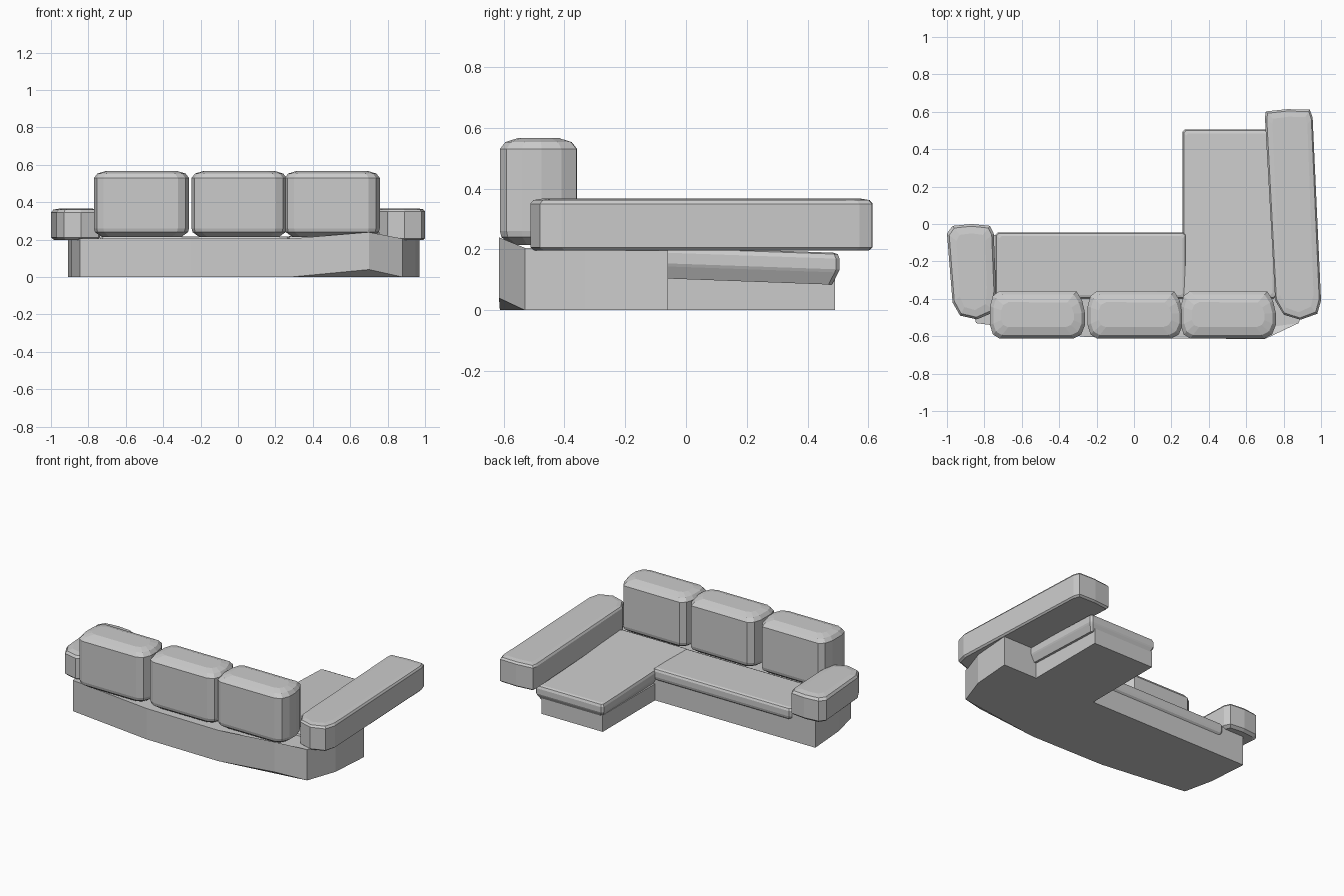
import bpy, bmesh

if "Cube" in bpy.data.objects:
    bpy.data.objects.remove(bpy.data.objects["Cube"])


def finish(name, bm):
    bmesh.ops.recalc_face_normals(bm, faces=bm.faces)
    mesh = bpy.data.meshes.new(name)
    bm.to_mesh(mesh)
    bm.free()
    ob = bpy.data.objects.new(name, mesh)
    bpy.context.collection.objects.link(ob)
    return ob


def padded(name, outline, rings, tilt=0.0):
    """Stack copies of an outline at (z, inset) levels; tilt is dz per unit y."""
    xs, ys = zip(*outline)
    cx, cy = (min(xs) + max(xs)) / 2, (min(ys) + max(ys)) / 2
    w, d = max(xs) - min(xs), max(ys) - min(ys)
    bm = bmesh.new()
    loops = []
    for z, inset in rings:
        sx, sy = 1 - 2 * inset / w, 1 - 2 * inset / d
        loops.append([bm.verts.new((cx + (x - cx) * sx, cy + (y - cy) * sy,
                                    z + tilt * (y - cy))) for x, y in outline])
    n = len(outline)
    for a, b in zip(loops, loops[1:]):
        for i in range(n):
            j = (i + 1) % n
            bm.faces.new((a[i], a[j], b[j], b[i]))
    bm.faces.new(loops[0][::-1])
    bm.faces.new(loops[-1])
    return finish(name, bm)


def chamfered(x0, x1, y0, y1, c):
    return [(x0 + c, y0), (x1 - c, y0), (x1, y0 + c), (x1, y1 - c),
            (x1 - c, y1), (x0 + c, y1), (x0, y1 - c), (x0, y0 + c)]


# main plinth with bowed back and one raised back corner
plan = [(-0.91, -0.06), (-0.89, -0.33), (-0.845, -0.53), (-0.25, -0.605),
        (0.28, -0.612), (0.70, -0.615), (0.88, -0.53), (0.95, -0.33), (0.97, -0.06)]
raised = 5
bm = bmesh.new()
low = [bm.verts.new((x, y, 0.04 if i == raised else 0)) for i, (x, y) in enumerate(plan)]
top = [bm.verts.new((x, y, 0.24 if i == raised else 0.205)) for i, (x, y) in enumerate(plan)]
for i in range(len(plan)):
    j = (i + 1) % len(plan)
    bm.faces.new((low[i], low[j], top[j], top[i]))
for ring in (low, top):
    bm.faces.new(ring[:raised] + ring[raised + 1:])
    bm.faces.new(ring[raised - 1:raised + 2])
finish("base", bm)

# lower plinth under the chaise
padded("chaise_base", [(0.27, -0.06), (0.72, -0.06), (0.72, 0.49), (0.27, 0.49)],
       [(0, 0), (0.11, 0)])

# seat pads
padded("seat", chamfered(-0.74, 0.28, -0.40, -0.045, 0.012),
       [(0.125, 0.03), (0.15, 0.004), (0.165, 0), (0.20, 0), (0.213, 0.006), (0.218, 0.02)])
padded("chaise_seat", chamfered(0.26, 0.76, -0.40, 0.505, 0.012),
       [(0.10, 0.025), (0.14, 0.004), (0.15, 0), (0.185, 0), (0.20, 0.006), (0.205, 0.02)],
       tilt=-0.035)

# back cushions
for i, x in enumerate((-0.77, -0.248, 0.25)):
    e = x + 0.508
    outline = [(x + 0.05, -0.612), (e - 0.06, -0.612), (e - 0.02, -0.59), (e, -0.54),
               (e, -0.475), (e - 0.015, -0.41), (e - 0.045, -0.36), (x + 0.05, -0.358),
               (x + 0.015, -0.385), (x, -0.44), (x, -0.54), (x + 0.015, -0.59)]
    padded("back_cushion_%d" % (i + 1), outline,
           [(0.215, 0.04), (0.24, 0.005), (0.26, 0), (0.53, 0), (0.553, 0.018), (0.566, 0.06)])

# padded arms: short left one, long splayed right one
arm_rings = [(0.197, 0.018), (0.212, 0), (0.345, 0), (0.36, 0.012), (0.367, 0.05)]
padded("left_arm", [(-0.97, -0.01), (-0.87, 0), (-0.77, -0.01), (-0.75, -0.05),
                    (-0.737, -0.36), (-0.745, -0.47), (-0.84, -0.51), (-0.93, -0.49),
                    (-0.97, -0.42), (-1.0, -0.05)], arm_rings)
padded("right_arm", [(0.705, 0.602), (0.82, 0.614), (0.94, 0.611), (0.955, 0.57),
                     (1.0, -0.41), (0.98, -0.48), (0.89, -0.512), (0.80, -0.485),
                     (0.755, -0.41), (0.70, 0.57)],
       [(0.197, 0.012), (0.207, 0), (0.35, 0), (0.362, 0.01), (0.367, 0.04)])
